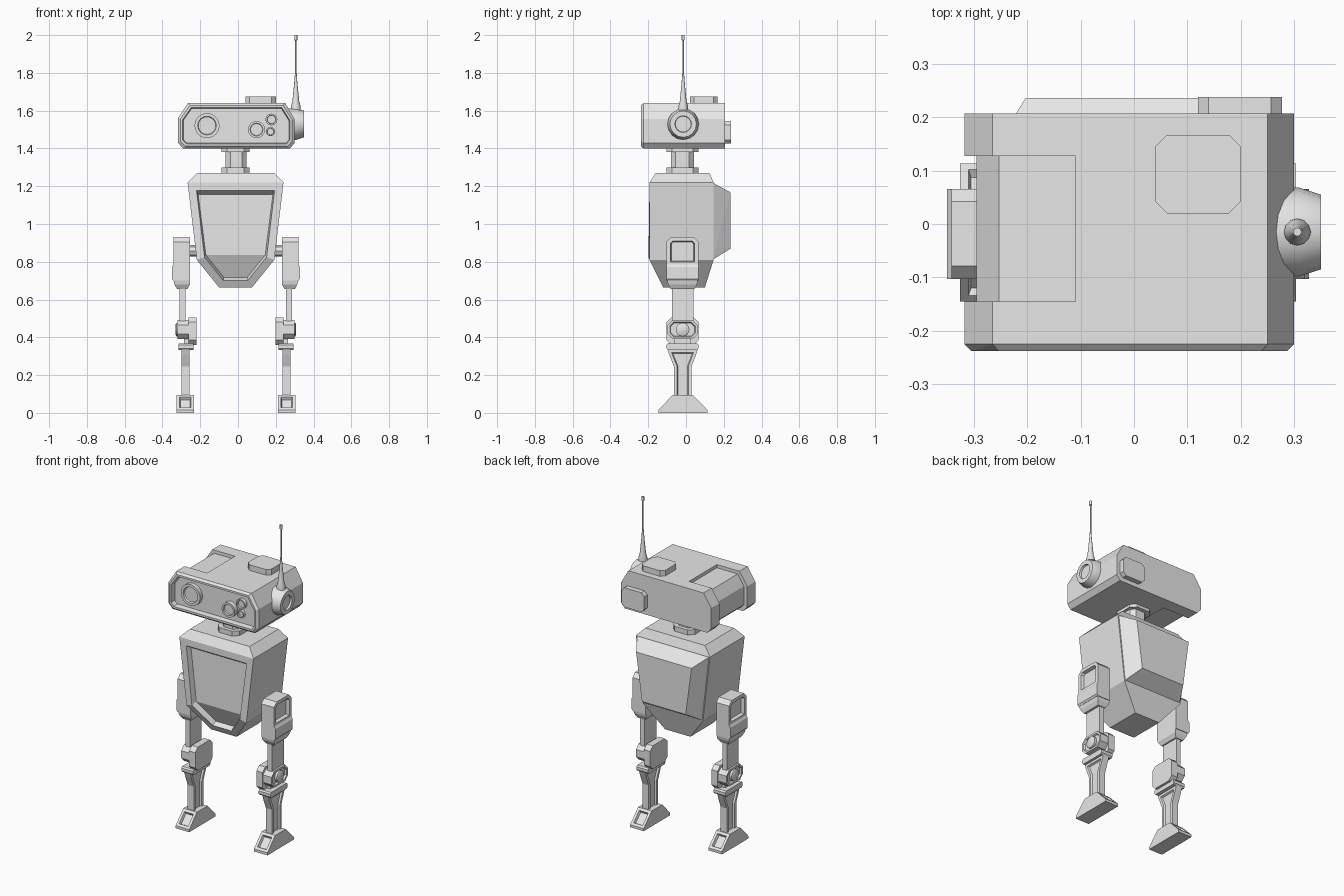
import bpy, bmesh, math
from mathutils import Vector

if "Cube" in bpy.data.objects:
    bpy.data.objects.remove(bpy.data.objects["Cube"])

grey = bpy.data.materials.new("light_grey")
grey.diffuse_color = (0.8, 0.8, 0.8, 1)
grey.use_nodes = True
grey.node_tree.nodes["Principled BSDF"].inputs["Base Color"].default_value = grey.diffuse_color


def place(axis, a, b, h):
    return Vector({"x": (h, a, b), "y": (a, h, b), "z": (a, b, h)}[axis])


def finish(name, bm):
    bmesh.ops.recalc_face_normals(bm, faces=bm.faces[:])
    mesh = bpy.data.meshes.new(name)
    bm.to_mesh(mesh)
    bm.free()
    mesh.materials.append(grey)
    ob = bpy.data.objects.new(name, mesh)
    bpy.context.collection.objects.link(ob)
    return ob


def hull(name, pts):
    """Convex solid around a few points."""
    bm = bmesh.new()
    for p in pts:
        bm.verts.new(p)
    bmesh.ops.convex_hull(bm, input=bm.verts[:])
    bmesh.ops.dissolve_limit(bm, angle_limit=math.radians(1),
                             verts=bm.verts[:], edges=bm.edges[:])
    return finish(name, bm)


def prism(name, pts, axis, lo, hi):
    """Flat outline extruded along an axis."""
    bm = bmesh.new()
    rings = [[bm.verts.new(place(axis, a, b, h)) for a, b in pts] for h in (lo, hi)]
    n = len(pts)
    bm.faces.new(rings[0])
    bm.faces.new(rings[1])
    for i in range(n):
        j = (i + 1) % n
        bm.faces.new((rings[0][i], rings[0][j], rings[1][j], rings[1][i]))
    return finish(name, bm)


def octa(a0, a1, b0, b1, c):
    """Rectangle with cut corners."""
    return [(a0 + c, b0), (a1 - c, b0), (a1, b0 + c), (a1, b1 - c),
            (a1 - c, b1), (a0 + c, b1), (a0, b1 - c), (a0, b0 + c)]


def lathe(name, profile, axis, ca, cb, segs=16):
    """Turned part from (radius, height) pairs."""
    bm = bmesh.new()
    rings = []
    for r, h in profile:
        rings.append([bm.verts.new(place(axis, ca + r * math.cos(2 * math.pi * i / segs),
                                         cb + r * math.sin(2 * math.pi * i / segs), h))
                      for i in range(segs)])
    for r0, r1 in zip(rings, rings[1:]):
        for i in range(segs):
            j = (i + 1) % segs
            bm.faces.new((r0[i], r0[j], r1[j], r1[i]))
    bm.faces.new(rings[0])
    bm.faces.new(rings[-1])
    ob = finish(name, bm)
    bpy.ops.object.select_all(action="DESELECT")
    ob.select_set(True)
    bpy.context.view_layer.objects.active = ob
    bpy.ops.object.shade_smooth_by_angle(angle=math.radians(35))
    return ob


def recess(ob, rule, border, depth, wall=0.005, joined=False):
    """Inset the faces picked by a normal rule and push them inwards."""
    bm = bmesh.new()
    bm.from_mesh(ob.data)
    bm.normal_update()
    faces = [f for f in bm.faces if rule(f.normal)]
    for group in ([faces] if joined else [[f] for f in faces]):
        push = -sum((f.normal for f in group), Vector()).normalized() * depth
        bmesh.ops.inset_region(bm, faces=group, thickness=border, use_even_offset=True)
        bmesh.ops.inset_region(bm, faces=group, thickness=wall, use_even_offset=True)
        bmesh.ops.translate(bm, vec=push, verts=list({v for f in group for v in f.verts}))
    bm.to_mesh(ob.data)
    bm.free()


# Head with bevelled, recessed face
outline = [(-.265, 1.64), (.25, 1.64), (.30, 1.555), (.30, 1.43),
           (.275, 1.40), (-.29, 1.40), (-.318, 1.43), (-.318, 1.56)]
mid = Vector((-.009, 1.52))
head_pts = [(x, y, z) for y in (-.225, .207) for x, z in outline]
head_pts += [(mid.x + (x - mid.x) * .957, -.238, mid.y + (z - mid.y) * .9) for x, z in outline]
head = hull("head", head_pts)
recess(head, lambda n: n.y < -.95, .012, .03)

# Channel wrapped around the left side of the head
channel = prism("head_channel_cutter",
                [(-.11, 1.8), (-.11, 1.62), (-.253, 1.62), (-.295, 1.555), (-.295, 1.44),
                 (-.275, 1.42), (-.11, 1.42), (-.11, 1.3), (-.5, 1.3), (-.5, 1.8)],
                "y", -.145, .127)
channel.hide_render = True
channel.hide_viewport = True
cut = head.modifiers.new("channel", "BOOLEAN")
cut.operation = "DIFFERENCE"
cut.solver = "EXACT"
cut.object = channel

# Plates on the head
prism("head_top_plate", octa(.04, .20, .02, .167, .022), "z", 1.63, 1.675)
prism("head_back_plate", octa(.12, .277, 1.425, 1.545, .02), "y", .20, .238)

# Eye lenses
for name, x, z, r, front in (("main_eye", -.164, 1.521, .066, -.232),
                             ("second_eye", .098, 1.50, .045, -.236),
                             ("upper_small_eye", .177, 1.553, .031, -.228),
                             ("lower_small_eye", .172, 1.489, .024, -.224)):
    lathe(name, [(r, -.2), (r, front), (r * .75, front),
                 (r * .7, front + .01)], "y", x, z, 24)

# Ear disc and antenna
lathe("ear", [(.083, .24), (.083, .31), (.07, .35), (.044, .35), (.042, .338)],
      "x", -.015, 1.529)
lathe("antenna", [(.026, 1.58), (.025, 1.625), (.018, 1.65), (.009, 1.74), (.0045, 1.80),
                  (.004, 1.972), (.008, 1.974), (.008, 2.0)], "z", .306, -.015, 12)

# Neck
prism("neck_top_flange", octa(-.087, .062, -.103, .066, .03), "z", 1.382, 1.405)
prism("neck_column", octa(-.066, .045, -.08, .042, .025), "z", 1.26, 1.39)
prism("neck_bottom_flange", octa(-.087, .062, -.103, .066, .03), "z", 1.26, 1.30)

# Torso with recessed chest
CX = -.013
torso = hull("torso", [(CX + s * w, y, z) for w, y0, y1, z in
                       ((.204, -.16, .125, 1.27), (.254, -.193, .146, 1.22),
                        (.205, -.193, .146, .81), (.087, -.12, .10, .664))
                       for s in (-1, 1) for y in (y0, y1)])
recess(torso, lambda n: n.y < -.5 and n.z < .1, .042, .035, .008, joined=True)
for v in torso.data.vertices:       # sloped upper lip of the chest recess
    if 1.1 < v.co.z < 1.2 and -.18 < v.co.y < -.1:
        v.co.z -= .022
hull("back_pack", [(CX + s * w, y, z) for w, y, z in
                   ((.25, .14, 1.22), (.19, .236, 1.167), (.15, .236, .87), (.203, .14, .81))
                   for s in (-1, 1)])

# Legs
for side, s in (("right", 1), ("left", -1)):
    def X(u):
        return -.011 + s * u

    def slab(name, pts, u0, u1):
        return prism(f"{side}_{name}", pts, "x", X(u0), X(u1))

    outward = lambda n: n.x * s > .95
    lathe(f"{side}_hip_axle", [(.03, X(.16)), (.03, X(.25))], "x", -.018, .858, 8)
    hip = slab("hip", [(-.103, .78), (.066, .78), (.066, .905), (.042, .93),
                       (-.079, .93), (-.103, .905)], .243, .331)
    recess(hip, outward, .02, .02)
    hull(f"{side}_hip_band", [(X(u), y, z) for u, z0, z1 in
                              ((.243, .70, .785), (.331, .70, .785), (.339, .71, .772))
                              for y in (-.103, .066) for z in (z0, z1)])
    hull(f"{side}_hip_lower", [(X(u), y, z) for u0, u1, y0, y1, z in
                               ((.243, .331, -.1, .063, .705), (.243, .325, -.095, .058, .68),
                                (.258, .312, -.08, .045, .655))
                               for u in (u0, u1) for y in (y0, y1)])
    slab("thigh", octa(-.075, .04, .46, .67, .01), .266, .298)

    # Knee
    slab("knee_inner_plate", octa(-.103, .066, .36, .505, .025), .21, .252)
    knee = slab("knee_block", octa(-.098, .062, .39, .492, .028), .25, .31)
    recess(knee, outward, .012, .01)
    lathe(f"{side}_knee_cap", [(.036, X(.29)), (.036, X(.314)), (.028, X(.319))],
          "x", -.018, .441, 16)
    slab("knee_link", octa(-.06, .025, .355, .4, .005), .235, .275)
    slab("knee_bar", octa(-.103, .066, .334, .368, .008), .225, .305)

    # Shin and foot
    shin = slab("shin", [(-.098, .335), (-.09, .31), (-.064, .245), (-.064, .07),
                         (.029, .07), (.029, .245), (.054, .31), (.062, .335)], .247, .289)
    recess(shin, lambda n: abs(n.x) > .95, .016, .01)
    foot = slab("foot", [(-.145, 0), (.113, 0), (.113, .016), (.035, .095),
                         (-.07, .095), (-.145, .016)], .222, .315)
    recess(foot, lambda n: n.z > .3 and abs(n.y) > .3, .016, .015)
